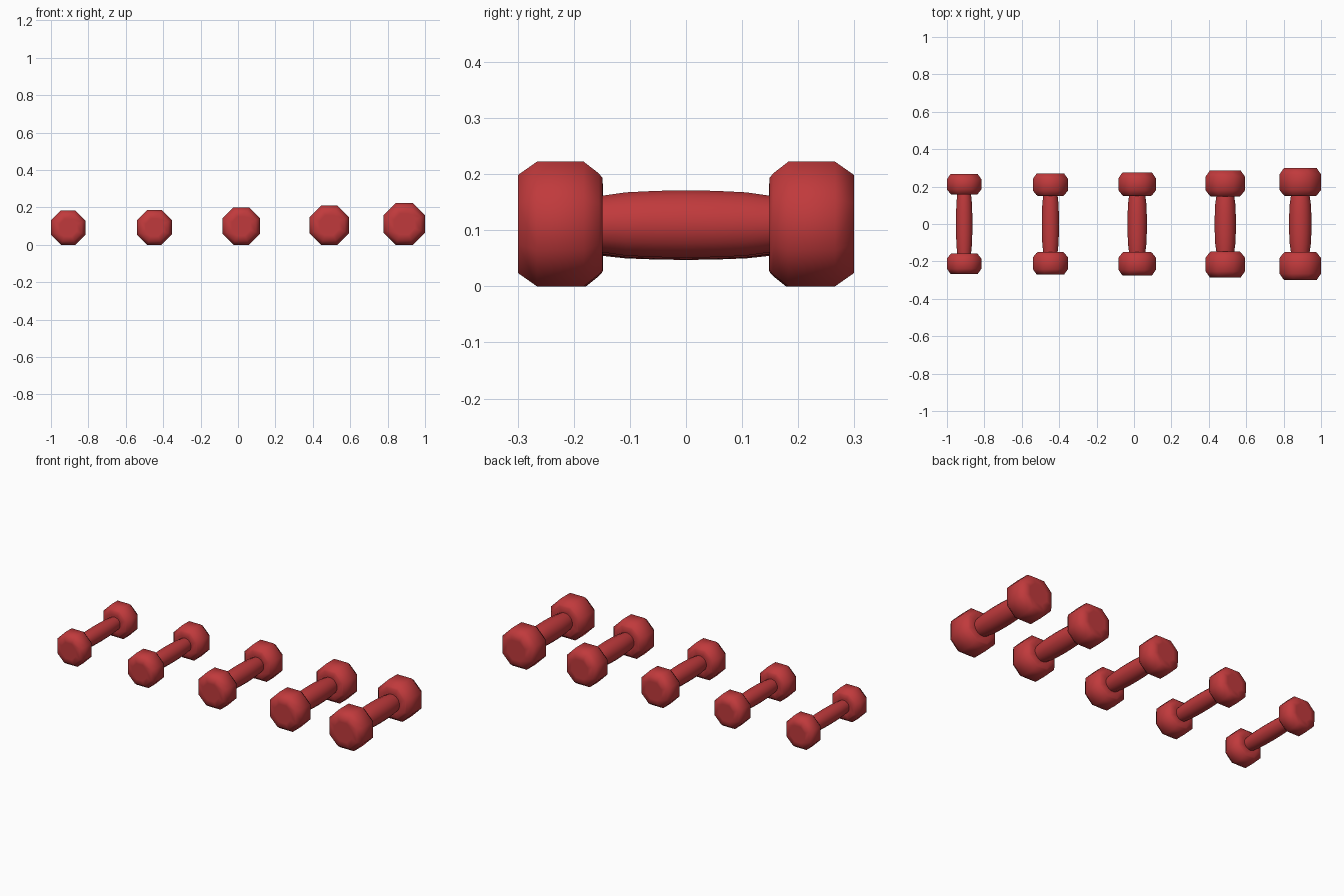
import bpy
import bmesh
from math import cos, sin, pi

cube = bpy.data.objects.get("Cube")
if cube:
    bpy.data.objects.remove(cube, do_unlink=True)

# Single red vinyl coating
red = bpy.data.materials.new("red_vinyl")
red.use_nodes = True
red.diffuse_color = (0.53, 0.042, 0.045, 1)
red.node_tree.nodes["Principled BSDF"].inputs["Base Color"].default_value = red.diffuse_color


def turned_part(name, profile, sides, location):
    """Sweep (y, radius) rings around the y axis; radius is measured to the flats."""
    bm = bmesh.new()
    rings = []
    for y, radius in profile:
        corner = radius / cos(pi / sides)
        angles = [(i + 0.5) * 2 * pi / sides for i in range(sides)]
        rings.append([bm.verts.new((corner * cos(a), y, corner * sin(a))) for a in angles])
    for lower, upper in zip(rings, rings[1:]):
        for i in range(sides):
            j = (i + 1) % sides
            bm.faces.new((lower[i], lower[j], upper[j], upper[i]))
    bm.faces.new(rings[0])
    bm.faces.new(rings[-1])
    bmesh.ops.recalc_face_normals(bm, faces=bm.faces)
    for face in bm.faces:
        face.smooth = True
    mesh = bpy.data.meshes.new(name)
    bm.to_mesh(mesh)
    bm.free()
    mesh.materials.append(red)
    part = bpy.data.objects.new(name, mesh)
    part.location = location
    bpy.context.collection.objects.link(part)


def dumbbell(label, x, head, grip, inner, outer):
    centre = (x, 0, head)
    bevel = 0.3 * head
    # Bevelled octagonal heads, mirrored front and back
    head_profile = [(inner, 0.5 * head), (inner, 0.74 * head),
                    (inner + 0.006, 0.81 * head), (inner + bevel, head),
                    (outer - bevel, head), (outer, 0.79 * head), (outer, 0.5 * head)]
    for side, sign in (("front", -1), ("back", 1)):
        turned_part(f"{label}_{side}_head", [(sign * y, r) for y, r in head_profile], 8, centre)
    # Handle swelling towards the middle
    half = [(0, 1), (0.35, 0.985), (0.72, 0.94), (1, 0.84), (1.05, 0.82)]
    handle = [(-t * inner, r * grip) for t, r in reversed(half[1:])]
    handle += [(t * inner, r * grip) for t, r in half]
    turned_part(f"{label}_handle", handle, 16, centre)


# Row of five weights, lightest to heaviest
dumbbell("lightest_dumbbell", -0.908, 0.092, 0.044, 0.157, 0.267)
dumbbell("light_dumbbell", -0.447, 0.093, 0.046, 0.150, 0.270)
dumbbell("medium_dumbbell", 0.017, 0.100, 0.052, 0.150, 0.275)
dumbbell("heavy_dumbbell", 0.488, 0.105, 0.057, 0.148, 0.285)
dumbbell("heaviest_dumbbell", 0.889, 0.111, 0.060, 0.149, 0.299)
